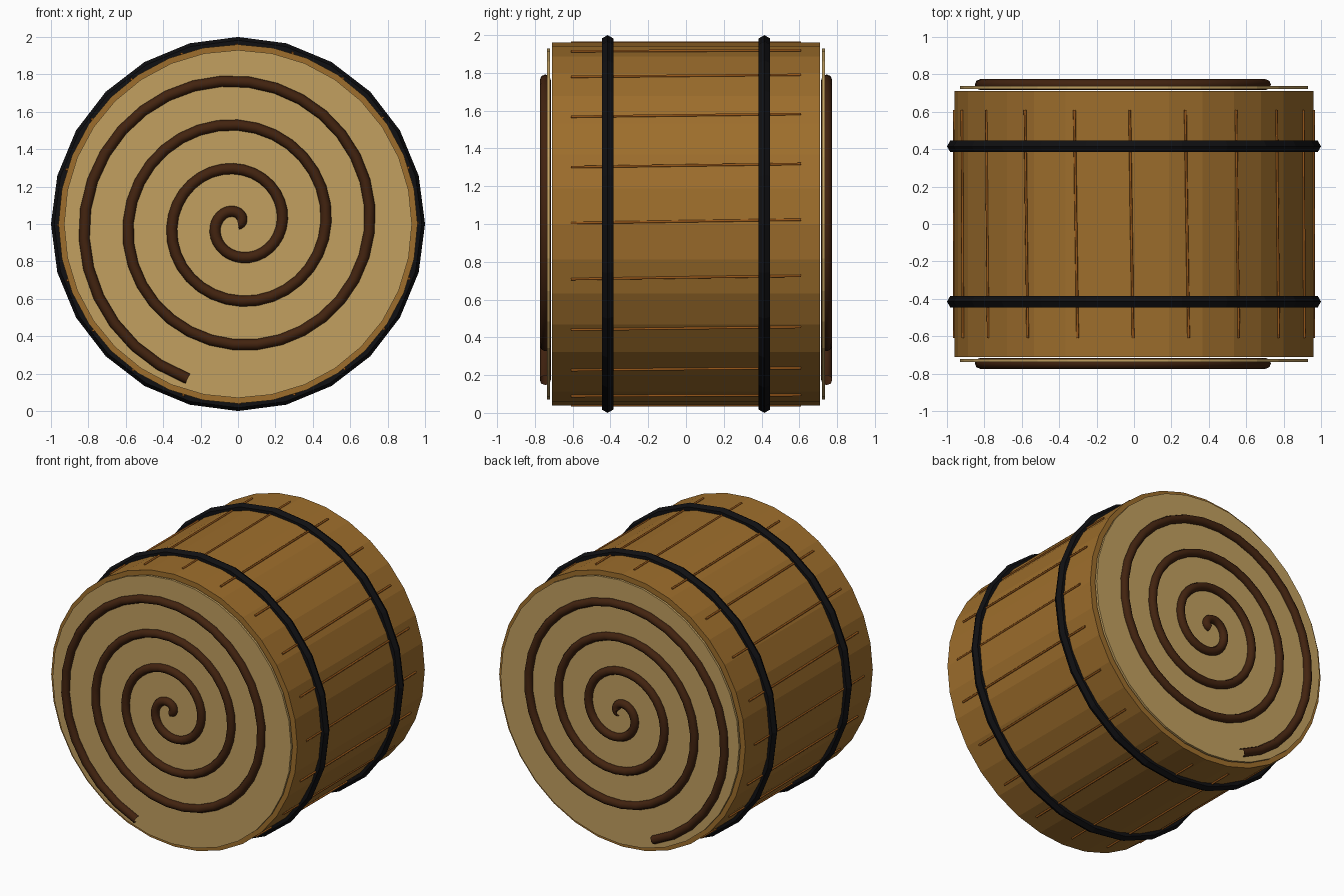
import bpy
from math import sin, cos, pi, radians

default = bpy.data.objects.get("Cube")
if default:
    bpy.data.objects.remove(default, do_unlink=True)


def material(name, rgb):
    m = bpy.data.materials.new(name)
    m.use_nodes = True
    colour = (*rgb, 1.0)
    m.diffuse_color = colour
    m.node_tree.nodes["Principled BSDF"].inputs["Base Color"].default_value = colour
    return m


wood = material("barrel wood", (0.34, 0.155, 0.025))
cream = material("pale end wood", (0.54, 0.35, 0.115))
dark = material("dark spiral wood", (0.055, 0.017, 0.005))
iron = material("black iron", (0.005, 0.005, 0.006))
grain = material("orange grain", (0.31, 0.095, 0.01))

CENTRE = 1.0          # height of the barrel axis
LYING = (pi / 2, 0, 0)  # turns a z axis part to lie along y


def finish(name, mat):
    ob = bpy.context.object
    ob.name = name
    ob.data.materials.append(mat)
    return ob


def drum(name, mat, radius, y, depth):
    bpy.ops.mesh.primitive_cylinder_add(
        vertices=32, radius=radius, depth=depth,
        location=(0, y, CENTRE), rotation=LYING)
    return finish(name, mat)


def tube(name, mat, paths, thickness, resolution, caps):
    """Round tubes along straight-segment paths, turned into one mesh."""
    curve = bpy.data.curves.new(name, "CURVE")
    curve.dimensions = "3D"
    curve.bevel_depth = thickness
    curve.bevel_resolution = resolution
    curve.use_fill_caps = caps
    for path in paths:
        spline = curve.splines.new("POLY")
        spline.points.add(len(path) - 1)
        for point, co in zip(spline.points, path):
            point.co = (*co, 1.0)
    ob = bpy.data.objects.new(name, curve)
    bpy.context.collection.objects.link(ob)
    bpy.ops.object.select_all(action="DESELECT")
    ob.select_set(True)
    bpy.context.view_layer.objects.active = ob
    bpy.ops.object.convert(target="MESH")
    return finish(name, mat)


def on_circle(radius, angle, y):
    return (radius * cos(angle), y, CENTRE + radius * sin(angle))


# Barrel body
drum("barrel_body", wood, 0.96, 0, 1.42)

# End discs, iron hoops and spirals, front and back
TURNS, PITCH, STEPS = 3.7, 0.235, 120
for side, label in ((-1, "front"), (1, "back")):
    drum(label + "_end_disc", cream, 0.93, side * 0.729, 0.016)

    bpy.ops.mesh.primitive_torus_add(
        major_segments=24, minor_segments=6, major_radius=0.965,
        minor_radius=0.035, location=(0, side * 0.415, CENTRE), rotation=LYING)
    finish(label + "_hoop", iron)

    turns = [TURNS * i / STEPS for i in range(STEPS + 1)]
    spiral = [on_circle(PITCH * t, 2 * pi * t, side * 0.745) for t in turns]
    tube(label + "_spiral", dark, [spiral], 0.029, 2, False)

# Thin grain lines along the staves, each slightly twisted
lines = []
for i in range(20):
    a = radians(18 * i)
    lines.append([on_circle(0.96, a + twist, y)
                  for twist, y in ((0.005, -0.61), (0.015, 0), (0.024, 0.61))])
tube("grain_lines", grain, lines, 0.007, 1, True)
